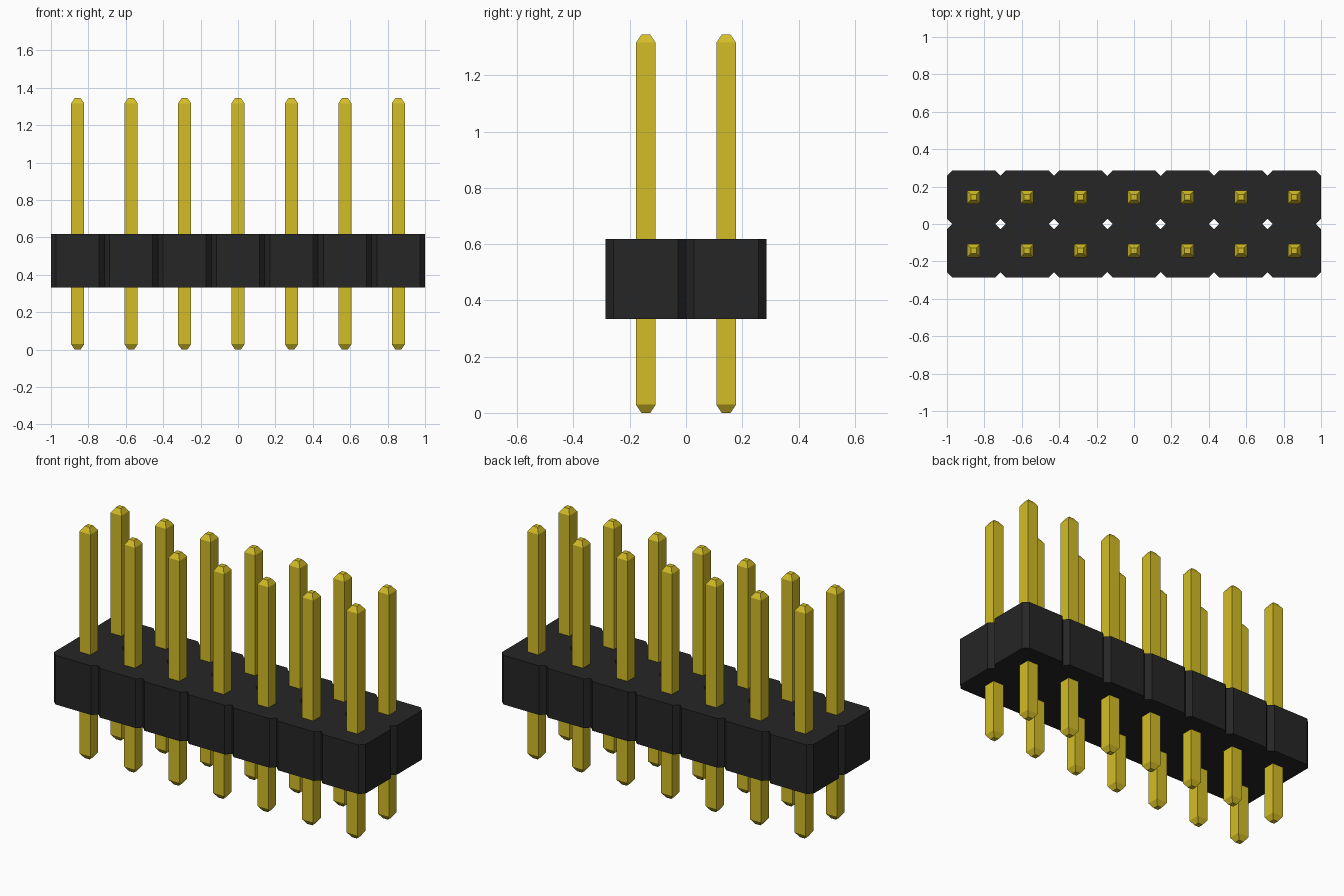
import bpy
import bmesh

default = bpy.data.objects.get("Cube")
if default:
    bpy.data.objects.remove(default, do_unlink=True)

COLUMNS, ROWS = 7, 2
PITCH = 2 / COLUMNS
CHAMFER = 0.028                      # corner cut of each housing cell
BODY_BOTTOM, BODY_TOP = 0.333, 0.618
PIN_HALF, TIP_HALF, TIP_HEIGHT = 0.035, 0.0155, 0.029
PIN_TOP = 1.345


def material(name, colour):
    mat = bpy.data.materials.new(name)
    mat.use_nodes = True
    mat.diffuse_color = colour
    mat.node_tree.nodes["Principled BSDF"].inputs["Base Color"].default_value = colour
    return mat


def make_object(name, bm, mat):
    bmesh.ops.recalc_face_normals(bm, faces=bm.faces)
    mesh = bpy.data.meshes.new(name)
    bm.to_mesh(mesh)
    bm.free()
    mesh.materials.append(mat)
    obj = bpy.data.objects.new(name, mesh)
    bpy.context.collection.objects.link(obj)
    return obj


def cell_centres():
    for row in range(ROWS):
        for col in range(COLUMNS):
            yield (row, col, (col - (COLUMNS - 1) / 2) * PITCH,
                   (row - (ROWS - 1) / 2) * PITCH)


black = material("black plastic", (0.019, 0.019, 0.019, 1))
gold = material("gold metal", (0.656, 0.507, 0.019, 1))

# Housing: joined octagonal cells, leaving notches and diamond holes between them
h = PITCH / 2
c = h - CHAMFER
octagon = [(h, -c), (h, c), (c, h), (-c, h), (-h, c), (-h, -c), (-c, -h), (c, -h)]
bm = bmesh.new()
for _, _, x, y in cell_centres():
    bm.faces.new([bm.verts.new((x + px, y + py, BODY_BOTTOM)) for px, py in octagon])
bmesh.ops.remove_doubles(bm, verts=bm.verts, dist=0.001)
extruded = bmesh.ops.extrude_face_region(bm, geom=bm.faces[:], use_keep_orig=True)
top = [g for g in extruded["geom"] if isinstance(g, bmesh.types.BMVert)]
bmesh.ops.translate(bm, verts=top, vec=(0, 0, BODY_TOP - BODY_BOTTOM))
make_object("housing", bm, black)

# Pin: square rod with tapered flat tips at both ends
bm = bmesh.new()
sections = [(0, TIP_HALF), (TIP_HEIGHT, PIN_HALF),
            (PIN_TOP - TIP_HEIGHT, PIN_HALF), (PIN_TOP, TIP_HALF)]
rings = [[bm.verts.new((sx * r, sy * r, z))
          for sx, sy in ((-1, -1), (1, -1), (1, 1), (-1, 1))] for z, r in sections]
for low, high in zip(rings, rings[1:]):
    for i in range(4):
        j = (i + 1) % 4
        bm.faces.new((low[i], low[j], high[j], high[i]))
bm.faces.new(rings[0][::-1])
bm.faces.new(rings[-1])
first_pin = make_object("pin", bm, gold)

# Copies of the pin, one through each cell
pin_mesh = first_pin.data
bpy.data.objects.remove(first_pin)
for row, col, x, y in cell_centres():
    pin = bpy.data.objects.new(f"{('front', 'back')[row]}_pin_{col + 1}", pin_mesh)
    pin.location = (x, y, 0)
    bpy.context.collection.objects.link(pin)
